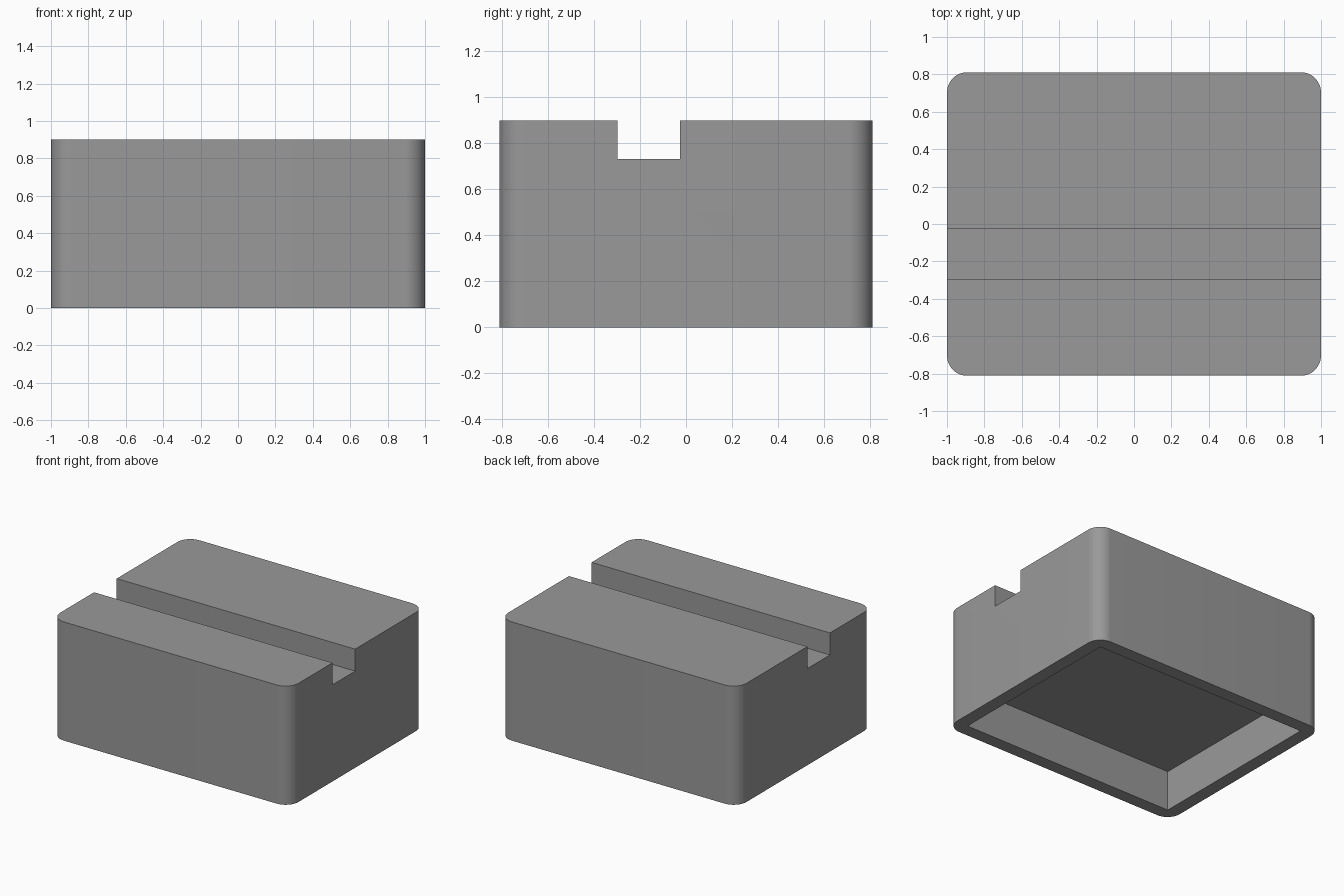
import bpy, bmesh

if "Cube" in bpy.data.objects:
    bpy.data.objects.remove(bpy.data.objects["Cube"])

WIDTH, DEPTH, HEIGHT = 2.0, 1.622, 0.90
CORNER = 0.108                    # radius of the vertical corners
WALL, POCKET_H = 0.10, 0.305      # rim width and depth of the underside recess
SLOT_Y0, SLOT_Y1, SLOT_Z = -0.297, -0.025, 0.733


def box(name, lo, hi):
    """Axis-aligned box from its lowest and highest corner."""
    bm = bmesh.new()
    bmesh.ops.create_cube(bm, size=1)
    for v in bm.verts:
        v.co = [lo[i] if v.co[i] < 0 else hi[i] for i in range(3)]
    mesh = bpy.data.meshes.new(name)
    bm.to_mesh(mesh)
    bm.free()
    obj = bpy.data.objects.new(name, mesh)
    bpy.context.collection.objects.link(obj)
    return obj


# Block with rounded vertical corners
block = box("slotted_block", (-WIDTH / 2, -DEPTH / 2, 0), (WIDTH / 2, DEPTH / 2, HEIGHT))
bm = bmesh.new()
bm.from_mesh(block.data)
upright = [e for e in bm.edges if abs(e.verts[0].co.z - e.verts[1].co.z) > 0.5]
bmesh.ops.bevel(bm, geom=upright, offset=CORNER, segments=12, profile=0.5, affect='EDGES')
bm.to_mesh(block.data)
bm.free()

# Slot across the top, and rectangular recess in the underside
cutters = [
    box("slot_cutter", (-1.2, SLOT_Y0, SLOT_Z), (1.2, SLOT_Y1, HEIGHT + 0.2)),
    box("recess_cutter", (-WIDTH / 2 + WALL, -DEPTH / 2 + WALL, -0.2),
        (WIDTH / 2 - WALL, DEPTH / 2 - WALL, POCKET_H)),
]
bpy.context.view_layer.objects.active = block
block.select_set(True)
for cutter in cutters:
    cutter.hide_render = True
    cut = block.modifiers.new(cutter.name, 'BOOLEAN')
    cut.operation = 'DIFFERENCE'
    cut.solver = 'EXACT'
    cut.object = cutter
    bpy.ops.object.modifier_apply(modifier=cut.name)
    bpy.data.objects.remove(cutter)

# Plain grey finish, smooth only around the corners
grey = bpy.data.materials.new("grey")
grey.diffuse_color = (0.32, 0.32, 0.32, 1)
grey.use_nodes = True
grey.node_tree.nodes["Principled BSDF"].inputs["Base Color"].default_value = grey.diffuse_color
block.data.materials.clear()
block.data.materials.append(grey)
bpy.ops.object.shade_smooth_by_angle(angle=0.52)
